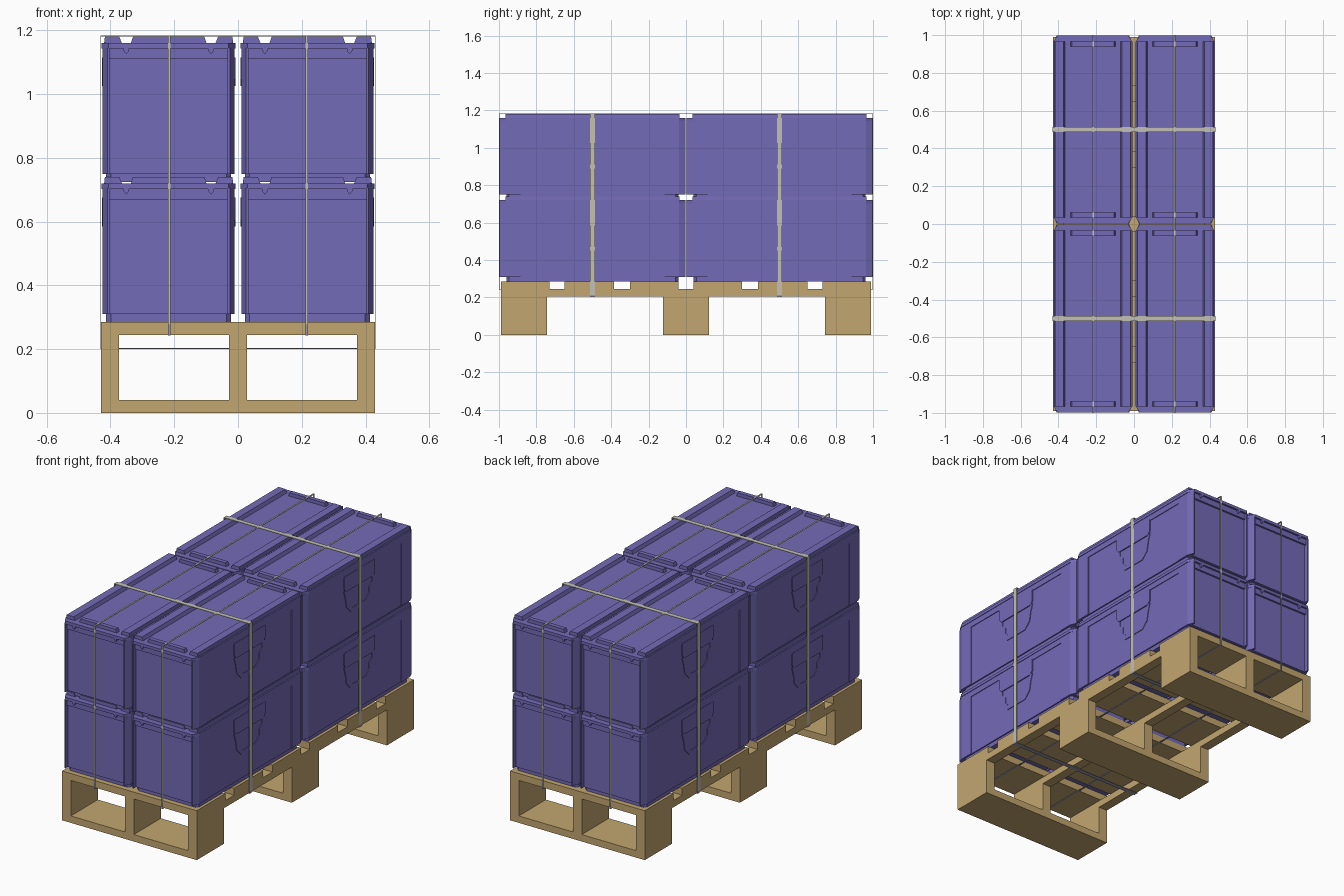
import bpy, bmesh
from mathutils import Vector

old = bpy.data.objects.get("Cube")
if old:
    bpy.data.objects.remove(old, do_unlink=True)


def material(name, rgb):
    m = bpy.data.materials.new(name)
    m.use_nodes = True
    m.diffuse_color = (*rgb, 1)
    bsdf = next(n for n in m.node_tree.nodes if n.type == 'BSDF_PRINCIPLED')
    bsdf.inputs["Base Color"].default_value = (*rgb, 1)
    return m


PURPLE = material("crate purple", (0.175, 0.145, 0.475))
WOOD = material("pallet wood", (0.54, 0.38, 0.16))
STRAP = material("strap grey", (0.54, 0.53, 0.46))
CLASP = material("strap underside grey", (0.33, 0.33, 0.40))


def make_mesh(name, bm, mat):
    bmesh.ops.recalc_face_normals(bm, faces=bm.faces)
    me = bpy.data.meshes.new(name)
    bm.to_mesh(me)
    bm.free()
    me.materials.append(mat)
    return me


def place(name, me, loc=(0, 0, 0)):
    ob = bpy.data.objects.new(name, me)
    ob.location = loc
    bpy.context.collection.objects.link(ob)
    return ob


def prism(bm, outline, lo, hi, axis='z'):
    """Extrude a 2D outline along z (xy points), x (yz points) or y (xz points)."""
    def at(p, d):
        return {'z': (p[0], p[1], d), 'x': (d, p[0], p[1]), 'y': (p[0], d, p[1])}[axis]
    a = [bm.verts.new(at(p, lo)) for p in outline]
    b = [bm.verts.new(at(p, hi)) for p in outline]
    bm.faces.new(a)
    bm.faces.new(b[::-1])
    n = len(a)
    for i in range(n):
        bm.faces.new((a[i], b[i], b[(i + 1) % n], a[(i + 1) % n]))


def box(bm, x0, x1, y0, y1, z0, z1):
    prism(bm, [(x0, y0), (x1, y0), (x1, y1), (x0, y1)], z0, z1)


def chamfered(hx, hy, cx, cy):
    return [(hx, hy - cy), (hx - cx, hy), (cx - hx, hy), (-hx, hy - cy),
            (-hx, cy - hy), (cx - hx, -hy), (hx - cx, -hy), (hx, cy - hy)]


def box_object(name, mat, *ext):
    bm = bmesh.new()
    box(bm, *ext)
    return place(name, make_mesh(name, bm, mat))


# Pallet: three skids with blocks, three stringers, six deck boards
for label, y in (("front", -0.867), ("middle", 0), ("back", 0.867)):
    box_object(label + "_skid_board", WOOD, -0.43, 0.43, y - 0.123, y + 0.123, 0, 0.04)
    for side, x in (("right", -0.402), ("centre", 0), ("left", 0.402)):
        box_object(f"{label}_{side}_block", WOOD, x - 0.028, x + 0.028,
                   y - 0.123, y + 0.123, 0.04, 0.205)
for side, x in (("right", -0.402), ("centre", 0), ("left", 0.402)):
    box_object(side + "_stringer", WOOD, x - 0.028, x + 0.028, -0.99, 0.99, 0.205, 0.245)
for i, (y0, y1) in enumerate(((0.04, 0.30), (0.385, 0.65), (0.73, 0.99))):
    for s in (-1, 1):
        box_object(f"deck_board_{'front' if s < 0 else 'back'}_{i}", WOOD,
                   -0.43, 0.43, min(s * y0, s * y1), max(s * y0, s * y1), 0.245, 0.285)


# Crate: foot, walls, corner posts, bands, lid rim and side grips
def build_crate():
    bm = bmesh.new()
    prism(bm, chamfered(0.196, 0.46, 0.015, 0.015), 0, 0.03)
    prism(bm, chamfered(0.203, 0.475, 0.012, 0.02), 0.025, 0.42)
    prism(bm, chamfered(0.207, 0.486, 0.02, 0.035), 0.385, 0.42)
    prism(bm, chamfered(0.21, 0.4975, 0.022, 0.035), 0.418, 0.435)
    post = [(0.185, 0.44), (0.207, 0.44), (0.207, 0.462), (0.192, 0.4975), (0.185, 0.4975)]
    # grip ribbon, from the outer top corner round to the middle of the bottom
    outer = [(0.14, 0.305), (0.125, 0.26), (0.115, 0.205), (0.075, 0.165)]
    inner = [(0.06, 0.185), (0.09, 0.215), (0.09, 0.25), (0.115, 0.27), (0.115, 0.305)]
    ribbon = outer + [(-y, z) for y, z in outer[::-1]]
    ribbon += [(-y, z) for y, z in inner[::-1]] + inner
    hood = [(0.14, 0.39), (0.14, 0.32), (0.125, 0.3), (-0.125, 0.3), (-0.14, 0.32), (-0.14, 0.39)]
    for sx in (-1, 1):
        prism(bm, ribbon, sx * 0.2, sx * 0.207, 'x')
        prism(bm, hood, sx * 0.2, sx * 0.209, 'x')
        # long lid rim with sloping inner side
        rim = [(sx * 0.203, 0.43), (sx * 0.2, 0.455), (sx * 0.155, 0.455), (sx * 0.145, 0.43)]
        prism(bm, rim, -0.465, 0.465, 'y')
        for sy in (-1, 1):
            prism(bm, [(sx * x, sy * y) for x, y in post], 0.025, 0.42)
            x0, x1 = sorted((sx * 0.2, sx * 0.207))
            y0, y1 = sorted((sy * 0.385, sy * 0.462))
            box(bm, x0, x1, y0, y1, 0.025, 0.39)
            # small clip under each lid notch
            clip = [(sx * 0.133 + dx, z) for dx, z in
                    ((-0.011, 0.432), (0.011, 0.432), (0.008, 0.41), (0, 0.4), (-0.008, 0.41))]
            prism(bm, clip, sy * 0.48, sy * 0.4975, 'y')
    # raised tongue on each short lid edge
    tongue = [(-0.12, 0.43), (-0.112, 0.455), (0.112, 0.455), (0.12, 0.43)]
    for sy in (-1, 1):
        prism(bm, tongue, sy * 0.44, sy * 0.465, 'y')
    return make_mesh("crate", bm, PURPLE)


crate = build_crate()
for level, z in (("lower", 0.285), ("upper", 0.725)):
    for side, x in (("right", -0.2175), ("left", 0.2175)):
        for end, y in (("front", -0.5005), ("back", 0.5005)):
            place(f"{level}_{end}_{side}_crate", crate, (x, y, z))


# Straps: closed bands, with the underside run in a darker grey
def strap(name, axis, centre, width, reach, low, high):
    t = 0.003
    clasp_top = low + 0.012 if axis == 'y' else low + 0.035
    for part, mat, top, base in (("band", STRAP, high, clasp_top), ("underside", CLASP, low, clasp_top)):
        bm = bmesh.new()
        inside = top - t if top > base else top + t
        path = [(-reach, base), (-reach, top), (reach, top), (reach, base),
                (reach - t, base), (reach - t, inside), (t - reach, inside), (t - reach, base)]
        prism(bm, path, centre - width / 2, centre + width / 2, axis)
        place(f"{name}_{part}", make_mesh(name, bm, mat))


for label, s in (("front", -1), ("back", 1)):
    strap(label + "_cross_strap", 'y', s * 0.5, 0.026, 0.432, 0.201, 1.183)
for label, s in (("right", -1), ("left", 1)):
    strap(label + "_long_strap", 'x', s * 0.2155, 0.009, 1.0, 0.242, 1.183)
